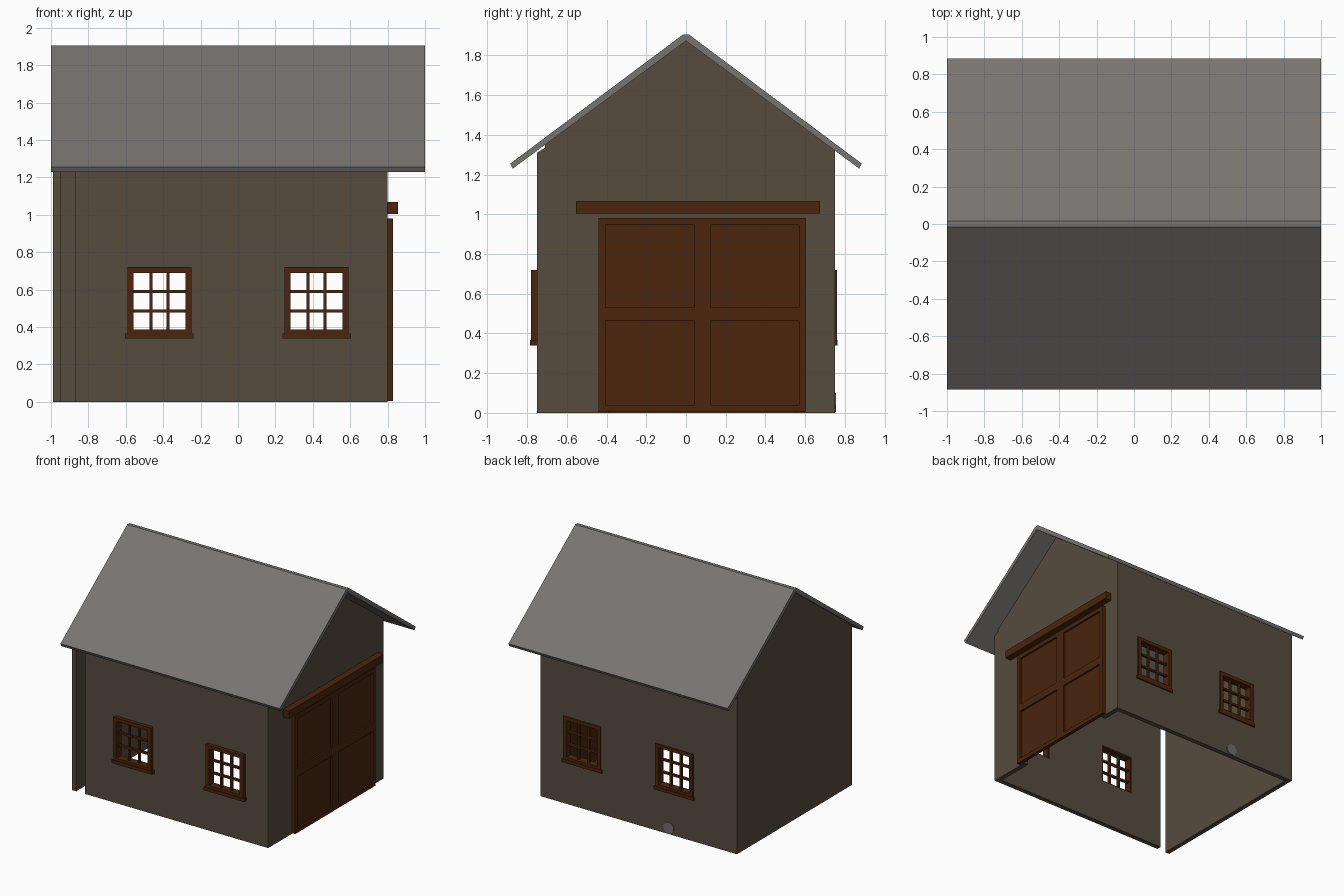
import bpy, bmesh, math
from mathutils import Vector

if "Cube" in bpy.data.objects:
    bpy.data.objects.remove(bpy.data.objects["Cube"])


def material(name, rgb):
    m = bpy.data.materials.new(name)
    m.diffuse_color = (*rgb, 1)
    m.use_nodes = True
    m.node_tree.nodes["Principled BSDF"].inputs["Base Color"].default_value = m.diffuse_color
    return m


WALL = material("wall_plaster", (0.092, 0.072, 0.049))
ROOF = material("roof_grey", (0.185, 0.176, 0.165))
WOOD = material("brown_wood", (0.068, 0.018, 0.004))
STONE = material("stone_grey", (0.16, 0.155, 0.145))


def finish(bm, name, mat):
    bmesh.ops.recalc_face_normals(bm, faces=bm.faces[:])
    me = bpy.data.meshes.new(name)
    bm.to_mesh(me)
    bm.free()
    me.materials.append(mat)
    ob = bpy.data.objects.new(name, me)
    bpy.context.collection.objects.link(ob)
    return ob


def add_box(bm, x, y, z):
    """Box from (min, max) pairs."""
    vs = bmesh.ops.create_cube(bm, size=1)["verts"]
    for v in vs:
        v.co = Vector([(r[0] + r[1]) / 2 + c * (r[1] - r[0]) for c, r in zip(v.co, (x, y, z))])


def boxes(name, mat, parts):
    bm = bmesh.new()
    for p in parts:
        add_box(bm, *p)
    return finish(bm, name, mat)


def prism(name, mat, profile, x0, x1):
    """Extrude a (y, z) outline along x."""
    bm = bmesh.new()
    f = bm.faces.new([bm.verts.new((x0, y, z)) for y, z in profile])
    r = bmesh.ops.extrude_face_region(bm, geom=[f])
    for v in r["geom"]:
        if isinstance(v, bmesh.types.BMVert):
            v.co.x = x1
    return finish(bm, name, mat)


def cut(ob, holes):
    """Cut box-shaped openings, then drop the cutter."""
    cutter = boxes("cutter", WALL, holes)
    cutter.hide_render = True
    mod = ob.modifiers.new("opening", "BOOLEAN")
    mod.operation = "DIFFERENCE"
    mod.solver = "EXACT"
    mod.object = cutter
    bpy.context.view_layer.objects.active = ob
    bpy.ops.object.modifier_apply(modifier=mod.name)
    bpy.data.objects.remove(cutter, do_unlink=True)


# gable end walls, with a small notch over the front wall plate
gable = [(-0.75, 0), (0.75, 0), (0.75, 1.33), (0, 1.875), (-0.71, 1.358), (-0.71, 1.335), (-0.75, 1.31)]
prism("left_gable_wall", WALL, gable, -0.99, -0.95)
right = prism("right_gable_wall", WALL, gable, 0.76, 0.80)
cut(right, [((0.7, 0.9), (-0.39, 0.555), (-0.1, 0.93))])

# long walls with window openings; the front one stops short of the left gable
WINDOWS = (-0.42, 0.42)
holes = [((x - 0.15, x + 0.15), (-1, 1), (0.375, 0.70)) for x in WINDOWS]
front = boxes("front_wall", WALL, [((-0.87, 0.76), (-0.75, -0.71), (0, 1.31))])
back = boxes("back_wall", WALL, [((-0.95, 0.76), (0.71, 0.75), (0, 1.325))])
cut(front, holes)
cut(back, holes)


# windows: frame, sill and glazing bars
def window(name, cx, y0, y1, out):
    yr = (y0, y1)
    ym = (y0 + y1) / 2
    bar = (ym - 0.01, ym + 0.01)
    sill = (y0 - 0.005, y1) if out < 0 else (y0, y1 + 0.003)
    parts = [
        ((cx - 0.172, cx - 0.14), yr, (0.36, 0.72)),
        ((cx + 0.14, cx + 0.172), yr, (0.36, 0.72)),
        ((cx - 0.14, cx + 0.14), yr, (0.69, 0.72)),
        ((cx - 0.14, cx + 0.14), yr, (0.36, 0.387)),
        ((cx - 0.183, cx + 0.183), sill, (0.34, 0.366)),
    ]
    for k in (-1, 1):
        bx, bz = cx + k * 0.046, 0.538 + k * 0.052
        parts.append(((bx - 0.008, bx + 0.008), bar, (0.387, 0.69)))
        parts.append(((cx - 0.14, cx + 0.14), bar, (bz - 0.008, bz + 0.008)))
    boxes(name, WOOD, parts)


for side, cx in zip(("left", "right"), WINDOWS):
    window("front_window_" + side, cx, -0.78, -0.715, -1)
    window("back_window_" + side, cx, 0.695, 0.759, 1)

# sliding door: recessed panel, stiles and rails
door = [((0.80, 0.815), (-0.43, 0.595), (0.01, 0.97))]
for y in ((-0.44, -0.405), (0.04, 0.125), (0.57, 0.605)):
    door.append(((0.80, 0.83), y, (0.005, 0.98)))
for y in ((-0.405, 0.04), (0.125, 0.57)):
    for z in ((0.005, 0.04), (0.465, 0.53), (0.945, 0.98)):
        door.append(((0.80, 0.83), y, z))
boxes("sliding_door", WOOD, door)
boxes("door_track", WOOD, [((0.80, 0.855), (-0.555, 0.675), (1.005, 1.068))])

# pitched roof sheet
half = [(0.015, 1.905), (0.885, 1.255), (0.872, 1.23), (0, 1.873)]
roof = half[:3] + [half[3]] + [(-y, z) for y, z in half[2::-1]]
prism("roof", ROOF, roof, -1, 1)

# round stone patch low on the back wall
bm = bmesh.new()
bmesh.ops.create_cone(bm, cap_ends=True, segments=10, radius1=0.048, radius2=0.048, depth=0.008)
for v in bm.verts:
    v.co = Vector((v.co.x - 0.37, v.co.z + 0.751, v.co.y + 0.052))
finish(bm, "stone_patch", STONE)
